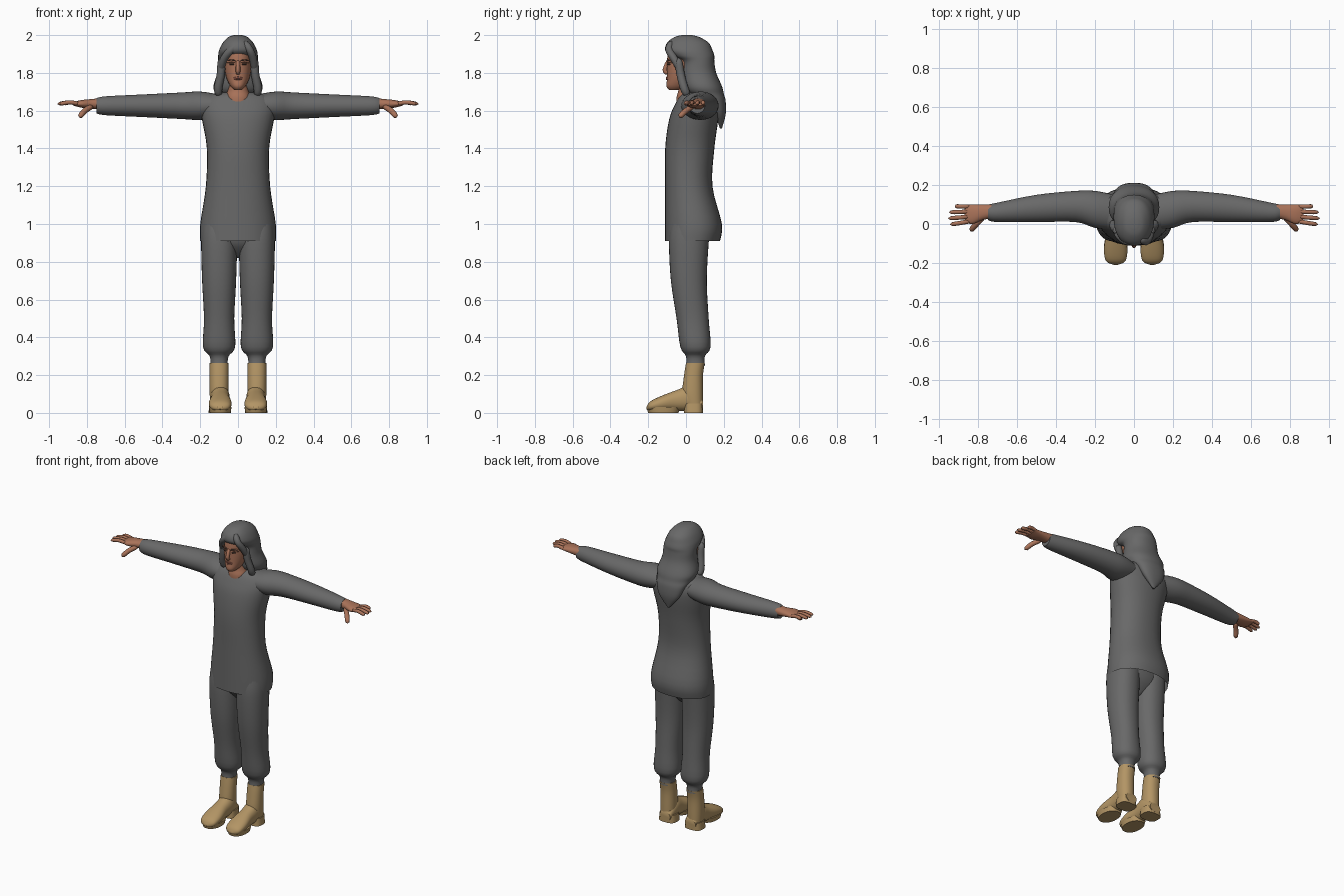
import bpy, bmesh, math
from mathutils import Vector

if "Cube" in bpy.data.objects:
    bpy.data.objects.remove(bpy.data.objects["Cube"], do_unlink=True)


def make_material(name, red, green, blue):
    material = bpy.data.materials.new(name)
    material.use_nodes = True
    colour = (red, green, blue, 1)
    material.diffuse_color = colour
    material.node_tree.nodes["Principled BSDF"].inputs["Base Color"].default_value = colour
    return material


cloth = make_material("cloth grey", .14, .14, .14)
skin = make_material("skin", .4, .17, .1)
tan = make_material("boot tan", .45, .3, .13)
lip_red = make_material("lip red", .28, .1, .07)
brown = make_material("eye brown", .07, .04, .03)


def smooth_rows(rows, steps=4):
    """Catmull-Rom interpolation through rows of numbers."""
    last = len(rows) - 1
    result = []
    for index in range(last):
        before, start = Vector(rows[max(index - 1, 0)]), Vector(rows[index])
        end, after = Vector(rows[index + 1]), Vector(rows[min(index + 2, last)])
        leave, arrive = (end - before) / 2, (after - start) / 2
        for step in range(steps):
            t = step / steps
            ease = t * t * (3 - 2 * t)
            result.append(start.lerp(end, ease) + leave * t * (1 - t) ** 2 - arrive * t * t * (1 - t))
    result.append(Vector(rows[last]))
    return result


def circle(sides):
    angles = [math.tau * index / sides for index in range(sides)]
    return [(math.cos(angle), math.sin(angle)) for angle in angles]


def bridge_rings(name, rings, material, mirror, open_start=False):
    """Join rings of points into one smooth-shaded mesh object."""
    bm = bmesh.new()
    loops = [[bm.verts.new(point) for point in ring] for ring in rings]
    for lower, upper in zip(loops, loops[1:]):
        for index in range(len(lower)):
            bm.faces.new((lower[index - 1], lower[index], upper[index], upper[index - 1]))
    if not open_start:
        bm.faces.new(loops[0])
    bm.faces.new(loops[-1])
    bmesh.ops.recalc_face_normals(bm, faces=bm.faces)
    mesh = bpy.data.meshes.new(name)
    bm.to_mesh(mesh)
    bm.free()
    mesh.materials.append(material)
    for face in mesh.polygons:
        face.use_smooth = True
    mesh.set_sharp_from_angle(angle=math.radians(50))
    part = bpy.data.objects.new(name, mesh)
    bpy.context.collection.objects.link(part)
    if mirror:
        part.modifiers.new("mirror", "MIRROR").use_axis = (True, False, False)


def loft(name, axis, rows, material, centre=0, mirror=False, power=2.2, open_start=False):
    """Each row: position on the axis, half width about the centre, low and high bound."""
    rings = []
    for along, half, low, high in smooth_rows(rows):
        ring = []
        for cosine, sine in circle(sides=32):
            across = centre + half * math.copysign(abs(cosine) ** (2 / power), cosine)
            depth = math.copysign(abs(sine) ** (2 / power), sine)
            bound = (low + high) / 2 + (high - low) / 2 * depth
            places = {"x": (along, bound, across),
                      "y": (across, along, bound),
                      "z": (across, bound, along)}
            ring.append(places[axis])
        rings.append(ring)
    bridge_rings(name, rings, material, mirror, open_start)


def rounded_tube(name, points, radius, material, mirror=False):
    """Tube along a path, with both ends rounded off."""
    path = smooth_rows(points)
    last = len(path) - 1
    rings = []
    for index, point in enumerate(path):
        ahead = path[min(index + 1, last)] - path[max(index - 1, 0)]
        side = ahead.cross(Vector((0, 1, 0))).normalized()
        front = side.cross(ahead).normalized()
        offset = abs(2 * index / last - 1)
        size = radius * max(math.sqrt(1 - offset ** 5), .1)
        rings.append([point + size * (side * cosine + front * sine)
                      for cosine, sine in circle(sides=12)])
    bridge_rings(name, rings, material, mirror)


# Tunic with an open hem, and sleeves
loft("tunic", "z", [
    (.91, .2, -.11, .18), (1, .2, -.11, .19), (1.2, .17, -.11, .14), (1.4, .165, -.11, .15),
    (1.55, .19, -.09, .17), (1.63, .2, -.06, .17), (1.68, .16, -.03, .15), (1.7, .06, 0, .1),
], cloth, open_start=True)
loft("sleeve", "x", [
    (.1, .06, -.03, .15), (.2, .075, -.02, .17), (.3, .07, .01, .17),
    (.5, .06, .01, .15), (.7, .05, .01, .11), (.75, .04, .02, .1),
], cloth, centre=1.626, mirror=True, power=2)

# Trousers with gathered cuffs
loft("trouser_leg", "z", [
    (.25, .045, 0, .1), (.3, .05, 0, .1), (.35, .085, -.03, .13), (.5, .08, -.05, .12),
    (.7, .09, -.08, .11), (.9, .095, -.09, .12), (1, .09, -.08, .13),
], cloth, centre=.1, mirror=True)
loft("trouser_hips", "z", [(.82, .02, 0, .05), (.9, .15, -.07, .11), (1, .16, -.08, .13)], cloth)

# Boots: shaft, foot, sole and heel
loft("boot_shaft", "z", [
    (.03, .045, 0, .09), (.1, .05, -.02, .09), (.2, .05, -.01, .09), (.265, .05, 0, .1),
], tan, centre=.1, mirror=True)
loft("boot_foot", "y", [
    (-.21, .01, .02, .03), (-.19, .05, .01, .06), (-.13, .06, .01, .09),
    (-.05, .05, .01, .12), (.02, .05, .01, .14), (.09, .04, .01, .07),
], tan, centre=.094, mirror=True)
loft("boot_sole", "z", [(0, .055, -.2, -.04), (.03, .06, -.21, -.03)], tan, centre=.094, mirror=True)
loft("boot_heel", "z", [(0, .06, -.01, .09), (.05, .055, -.01, .09)],
     tan, centre=.096, mirror=True, power=3)

# Hands
loft("palm", "x", [
    (.73, .03, .03, .1), (.78, .025, .02, .1), (.83, .02, 0, .1), (.87, .01, .01, .1),
], skin, centre=1.636, mirror=True)
finger_reach = {"index": .945, "middle": .955, "ring": .95, "little": .92}
for order, (finger, reach) in enumerate(finger_reach.items()):
    knuckle = .014 + .025 * order
    fingertip = 1.25 * knuckle - .02
    rounded_tube(finger + "_finger", [
        (.84, knuckle, 1.635), (.89, (knuckle + fingertip) / 2, 1.644), (reach, fingertip, 1.635),
    ], .011, skin, mirror=True)
rounded_tube("thumb", [(.77, .04, 1.625), (.81, 0, 1.6), (.84, -.036, 1.565)],
             .015, skin, mirror=True)

# Neck and head
loft("neck", "z", [
    (1.62, .06, -.05, .07), (1.67, .065, -.05, .07), (1.71, .055, -.04, .07), (1.77, .05, -.04, .07),
], skin)
loft("head", "z", [
    (1.71, .02, -.09, -.03), (1.73, .04, -.104, .02), (1.77, .06, -.1, .06), (1.82, .07, -.1, .09),
    (1.87, .07, -.1, .1), (1.92, .07, -.09, .1), (1.96, .05, -.05, .06),
], skin)

# Face details
rounded_tube("nose", [(0, -.09, 1.87), (0, -.112, 1.815), (0, -.095, 1.797)], .012, skin)
rounded_tube("brow", [(.01, -.095, 1.86), (.035, -.09, 1.864), (.06, -.07, 1.857)],
             .008, skin, mirror=True)
rounded_tube("eyebrow", [(.013, -.1, 1.863), (.035, -.096, 1.868), (.058, -.077, 1.86)],
             .004, brown, mirror=True)
rounded_tube("eye", [(.02, -.097, 1.845), (.033, -.092, 1.846), (.046, -.084, 1.845)],
             .004, brown, mirror=True)
for lip, height in (("upper_lip", 1.775), ("lower_lip", 1.767)):
    rounded_tube(lip, [(-.026, -.09, 1.771), (0, -.102, height), (.026, -.09, 1.771)], .005, lip_red)

# Long hair, ending in a point down the back
loft("hair", "z", [
    (1.505, .005, .18, .19), (1.58, .07, .15, .21), (1.65, .1, .1, .21), (1.69, .12, .01, .2),
    (1.73, .13, -.02, .19), (1.8, .11, -.03, .16), (1.86, .105, -.03, .15), (1.89, .105, -.08, .15),
    (1.92, .1, -.11, .14), (1.96, .08, -.1, .12), (1.99, .05, -.06, .07), (2, .02, -.02, .03),
], cloth)

# Fringe swept from the parting to both temples
parting = .03
for side, sweep in (("right", -.125), ("left", .06)):
    rounded_tube("fringe_" + side, [
        (parting, -.07, 1.965), (parting + sweep / 2, -.09, 1.925),
        (parting + .85 * sweep, -.06, 1.87), (parting + sweep, -.02, 1.8),
    ], .02, cloth)

# Locks framing the face
rounded_tube("side_lock", [(.09, -.04, 1.88), (.09, -.03, 1.8), (.105, -.01, 1.72), (.1, .01, 1.68)],
             .022, cloth, mirror=True)
